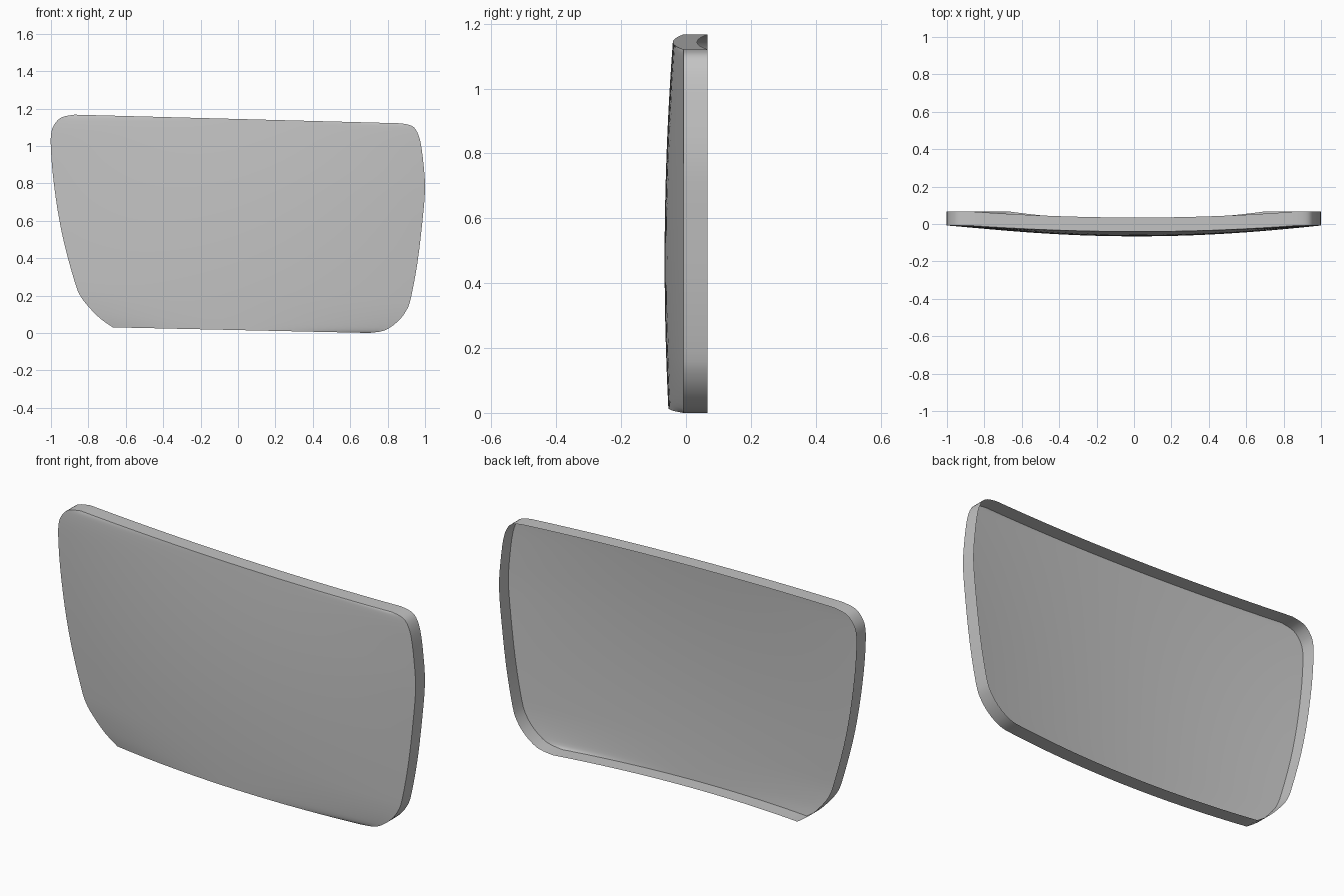
import bpy
import bmesh
from mathutils import Vector

cube = bpy.data.objects.get("Cube")
if cube:
    bpy.data.objects.remove(cube, do_unlink=True)

WALL_DEPTH = 0.075
EDGE_Y = -0.008
COLUMNS = 32
STEPS = 3

# Side outlines (x, z), bottom to top
SIDE_A = [(-.67, .03), (-.74, .08), (-.805, .147), (-.847, .205), (-.875, .28),
          (-.928, .473), (-.965, .66), (-.99, .848), (-1, .98), (-1, 1.06),
          (-.985, 1.11), (-.945, 1.152), (-.875, 1.167)]
SIDE_B = [(.70, 0), (.783, .013), (.853, .06), (.90, .12), (.925, .19),
          (.96, .38), (.987, .607), (1, .77), (.992, .9), (.975, 1.024),
          (.95, 1.088), (.917, 1.112), (.865, 1.121)]


def smooth_path(points):
    """Catmull-Rom curve through the points."""
    p = [Vector(q) for q in points]
    p = [p[0]] + p + [p[-1]]
    out = []
    for a, b, c, d in zip(p, p[1:], p[2:], p[3:]):
        for s in range(STEPS):
            t = s / STEPS
            out.append(0.5 * (2 * b + (c - a) * t + (2 * a - 5 * b + 4 * c - d) * t ** 2
                              + (3 * b - a - 3 * c + d) * t ** 3))
    return out + [p[-1]]


def bulge(z):
    """Forward swell of the face at mid width."""
    return 0.058 - 0.056 * (z - 0.47) ** 2


# Domed front face, lofted between the two side outlines
bm = bmesh.new()
rows = []
for a, b in zip(smooth_path(SIDE_A), smooth_path(SIDE_B)):
    row = []
    for j in range(COLUMNS + 1):
        u = j / COLUMNS
        p = a.lerp(b, u)
        y = EDGE_Y - bulge(p.y) * 4 * u * (1 - u)
        row.append(bm.verts.new((p.x, y, max(p.y, 0))))
    rows.append(row)
for low, high in zip(rows, rows[1:]):
    for j in range(COLUMNS):
        bm.faces.new((low[j], low[j + 1], high[j + 1], high[j]))

# Rim wall running backward around the whole edge
rim = [e for e in bm.edges if e.is_boundary]
made = bmesh.ops.extrude_edge_only(bm, edges=rim)["geom"]
bmesh.ops.translate(bm, vec=(0, WALL_DEPTH, 0),
                    verts=[g for g in made if isinstance(g, bmesh.types.BMVert)])
bmesh.ops.recalc_face_normals(bm, faces=bm.faces)
bm.faces.ensure_lookup_table()
if bm.faces[len(rows) * COLUMNS // 2].normal.y > 0:
    bmesh.ops.reverse_faces(bm, faces=bm.faces)

mesh = bpy.data.meshes.new("curved_panel")
bm.to_mesh(mesh)
bm.free()
panel = bpy.data.objects.new("curved_panel", mesh)
bpy.context.collection.objects.link(panel)

# Single grey material
grey = bpy.data.materials.new("light_grey")
grey.use_nodes = True
colour = (0.55, 0.55, 0.55, 1)
grey.diffuse_color = colour
grey.node_tree.nodes["Principled BSDF"].inputs["Base Color"].default_value = colour
mesh.materials.append(grey)

# Smooth face with a crisp rim
bpy.ops.object.select_all(action="DESELECT")
panel.select_set(True)
bpy.context.view_layer.objects.active = panel
bpy.ops.object.shade_smooth_by_angle(angle=0.6)
